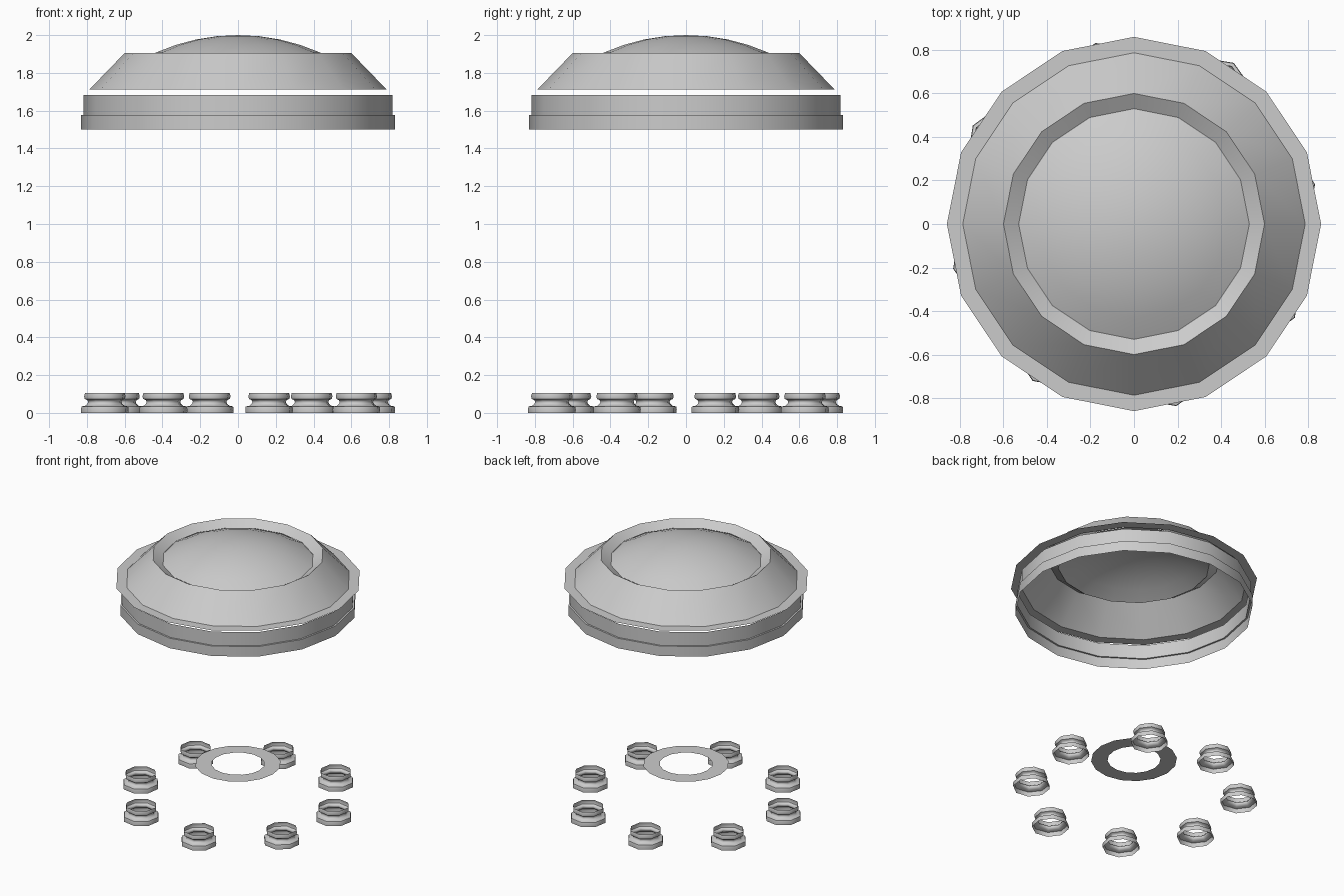
import bpy
from math import sin, cos, atan2, pi, radians

if "Cube" in bpy.data.objects:
    bpy.data.objects.remove(bpy.data.objects["Cube"])


def lathe(name, profile, sides, centre=(0, 0), turn=0.0, smooth=30):
    """Spin an (r, z) profile into an open shell; r = 0 makes a pole."""
    verts, faces, rings = [], [], []
    for r, z in profile:
        start = len(verts)
        n = 1 if r == 0 else sides
        for i in range(n):
            a = turn + 2 * pi * i / sides
            verts.append((r * cos(a), r * sin(a), z))
        rings.append((start, n))
    for (a, na), (b, nb) in zip(rings, rings[1:]):
        for i in range(sides):
            j = (i + 1) % sides
            if nb == 1:
                faces.append((a + i, a + j, b))
            else:
                faces.append((a + i, a + j, b + j, b + i))
    mesh = bpy.data.meshes.new(name)
    mesh.from_pydata(verts, [], faces)
    obj = bpy.data.objects.new(name, mesh)
    obj.location = (centre[0], centre[1], 0)
    bpy.context.collection.objects.link(obj)
    bpy.ops.object.select_all(action='DESELECT')
    obj.select_set(True)
    bpy.context.view_layer.objects.active = obj
    bpy.ops.object.shade_smooth_by_angle(angle=radians(smooth))
    return obj


# Stepped ring beam above the missing column shafts
lathe("ring_beam", [(0.83, 1.5), (0.83, 1.577), (0.817, 1.577), (0.817, 1.682)], 16)

# Flat eave around the foot of the roof
lathe("eave", [(0.86, 1.712), (0.787, 1.712)], 16)

# Sloping roof with an inward lip at its rim
lathe("roof", [(0.787, 1.712), (0.60, 1.905), (0.53, 1.862)], 16)

# Shallow dome cap
R = 1.07
angles = [radians(29.7) * k / 5 for k in range(5, -1, -1)]
lathe("dome", [(R * sin(a) if a else 0, 2.0 - R * (1 - cos(a))) for a in angles], 16)

# Flat ring floating in the middle of the floor
lathe("floor_ring", [(0.30, 0.295), (0.185, 0.295)], 16)

# Moulded column bases, open at both ends
base_profile = [(0.129, 0), (0.13, 0.02), (0.127, 0.034), (0.106, 0.038), (0.095, 0.048),
                (0.091, 0.058), (0.096, 0.068), (0.11, 0.074), (0.113, 0.088), (0.108, 0.106)]
centres = [(0.705, 0.155), (0.39, 0.63), (-0.15, 0.705), (-0.63, 0.385),
           (-0.705, -0.175), (-0.395, -0.612), (0.165, -0.71), (0.627, -0.365)]
for k, (x, y) in enumerate(centres):
    lathe(f"column_base_{k + 1}", base_profile, 8, (x, y), atan2(y, x), 50)
